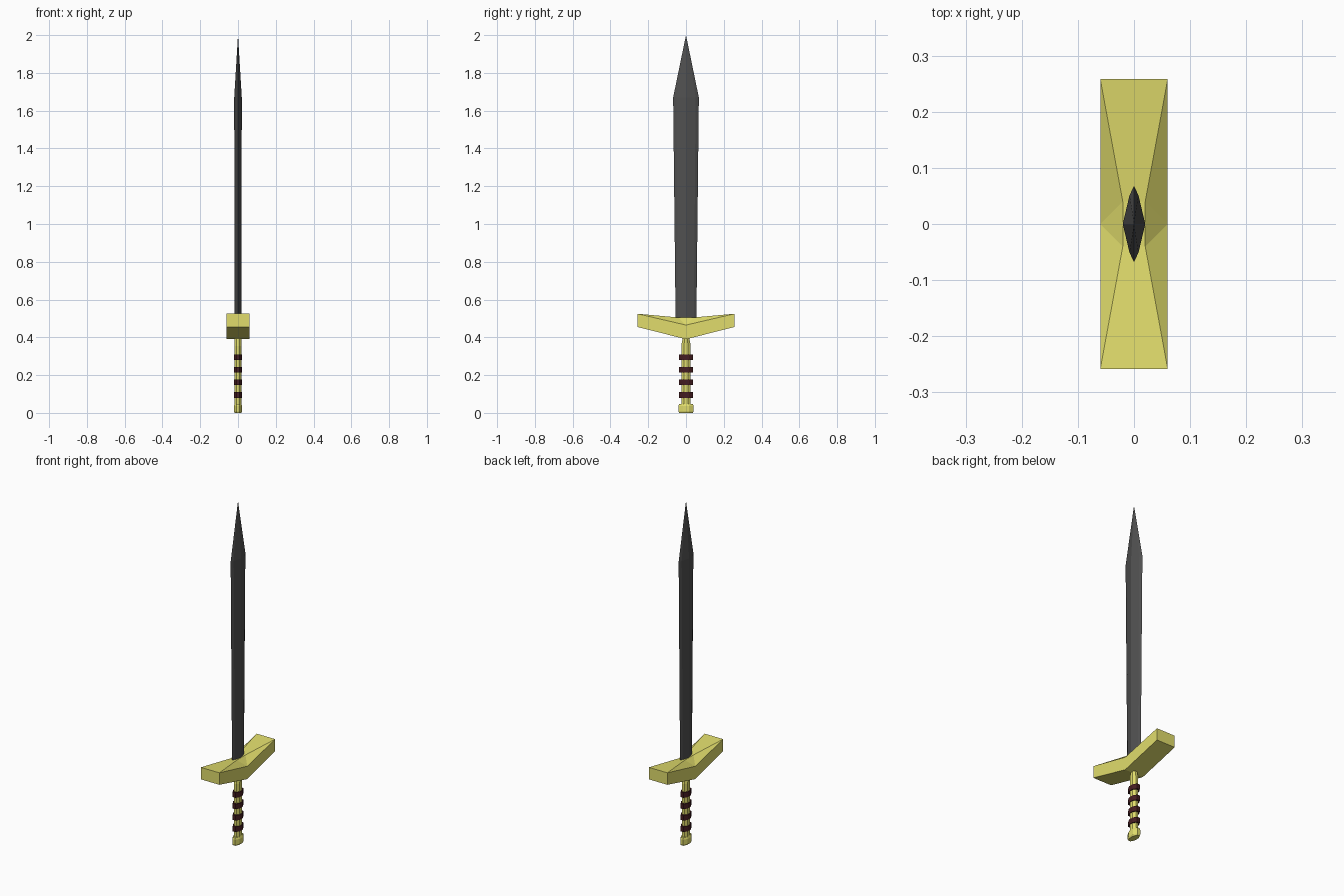
import bpy, bmesh
from math import cos, sin, pi

if "Cube" in bpy.data.objects:
    bpy.data.objects.remove(bpy.data.objects["Cube"])


def material(name, rgb):
    m = bpy.data.materials.new(name)
    m.diffuse_color = (*rgb, 1)
    m.use_nodes = True
    m.node_tree.nodes["Principled BSDF"].inputs["Base Color"].default_value = m.diffuse_color
    return m


GOLD = material("gold", (0.75, 0.72, 0.15))
STEEL = material("dark_steel", (0.08, 0.08, 0.08))
LEATHER = material("leather", (0.06, 0.012, 0.015))


def finish(name, bm, mat):
    bmesh.ops.recalc_face_normals(bm, faces=bm.faces)
    mesh = bpy.data.meshes.new(name)
    bm.to_mesh(mesh)
    bm.free()
    mesh.materials.append(mat)
    obj = bpy.data.objects.new(name, mesh)
    bpy.context.collection.objects.link(obj)
    return obj


def loft(name, section, levels, mat, tip=None):
    """Stack scaled copies of a unit section; levels are (x scale, y scale, z)."""
    bm = bmesh.new()
    rings = [[bm.verts.new((x * sx, y * sy, z)) for x, y in section]
             for sx, sy, z in levels]
    n = len(section)
    for a, b in zip(rings, rings[1:]):
        for i in range(n):
            j = (i + 1) % n
            bm.faces.new((a[i], a[j], b[j], b[i]))
    bm.faces.new(rings[0])
    if tip is None:
        bm.faces.new(rings[-1])
    else:
        t = bm.verts.new((0, 0, tip))
        for i in range(n):
            bm.faces.new((rings[-1][i], rings[-1][(i + 1) % n], t))
    return finish(name, bm, mat)


octagon = [(cos(i * pi / 4 + pi / 8) / cos(pi / 8),
            sin(i * pi / 4 + pi / 8) / cos(pi / 8)) for i in range(8)]

# Blade: flattened section with a central ridge and sharp edges
blade_section = [(1, 0), (0.4, 0.75), (0, 1), (-0.4, 0.75),
                 (-1, 0), (-0.4, -0.75), (0, -1), (0.4, -0.75)]
loft("blade", blade_section,
     [(0.019, 0.055, 0.49), (0.02, 0.068, 1.67)], STEEL, tip=2.0)

# Crossguard: V-shaped bar with a raised seat under the blade
bm = bmesh.new()
outline = [(-0.258, 0.455), (0, 0.39), (0.258, 0.455),
           (0.258, 0.525), (0, 0.465), (-0.258, 0.525)]
L, R = ([bm.verts.new((x, y, z)) for y, z in outline] for x in (-0.06, 0.06))
seat = [bm.verts.new((x, y, 0.505)) for x, y in
        ((-0.02, -0.04), (0.02, -0.04), (0.02, 0.04), (-0.02, 0.04))]
for side in (L, R):
    bm.faces.new((side[0], side[1], side[4], side[5]))
    bm.faces.new((side[1], side[2], side[3], side[4]))
for i in (0, 1, 2, 5):
    j = (i + 1) % 6
    bm.faces.new((L[i], L[j], R[j], R[i]))
bm.faces.new(seat)
bm.faces.new((L[5], R[5], seat[1], seat[0]))
bm.faces.new((L[3], R[3], seat[2], seat[3]))
for side, near, far in ((L, seat[0], seat[3]), (R, seat[1], seat[2])):
    bm.faces.new((side[5], side[4], near))
    bm.faces.new((side[4], far, near))
    bm.faces.new((side[4], side[3], far))
finish("crossguard", bm, GOLD)

# Grip, pommel and wraps
loft("grip", octagon, [(0.018, 0.025, 0.03), (0.018, 0.025, 0.355),
                       (0.018, 0.017, 0.40)], GOLD)
loft("pommel", octagon, [(0.018, 0.037, 0), (0.022, 0.04, 0.008),
                         (0.022, 0.04, 0.036), (0.018, 0.037, 0.046)], GOLD)
for i in range(4):
    z = 0.095 + 0.0667 * i
    loft(f"grip_wrap_{i + 1}", octagon,
         [(0.022, 0.036, z - 0.015), (0.022, 0.036, z + 0.015)], LEATHER)
